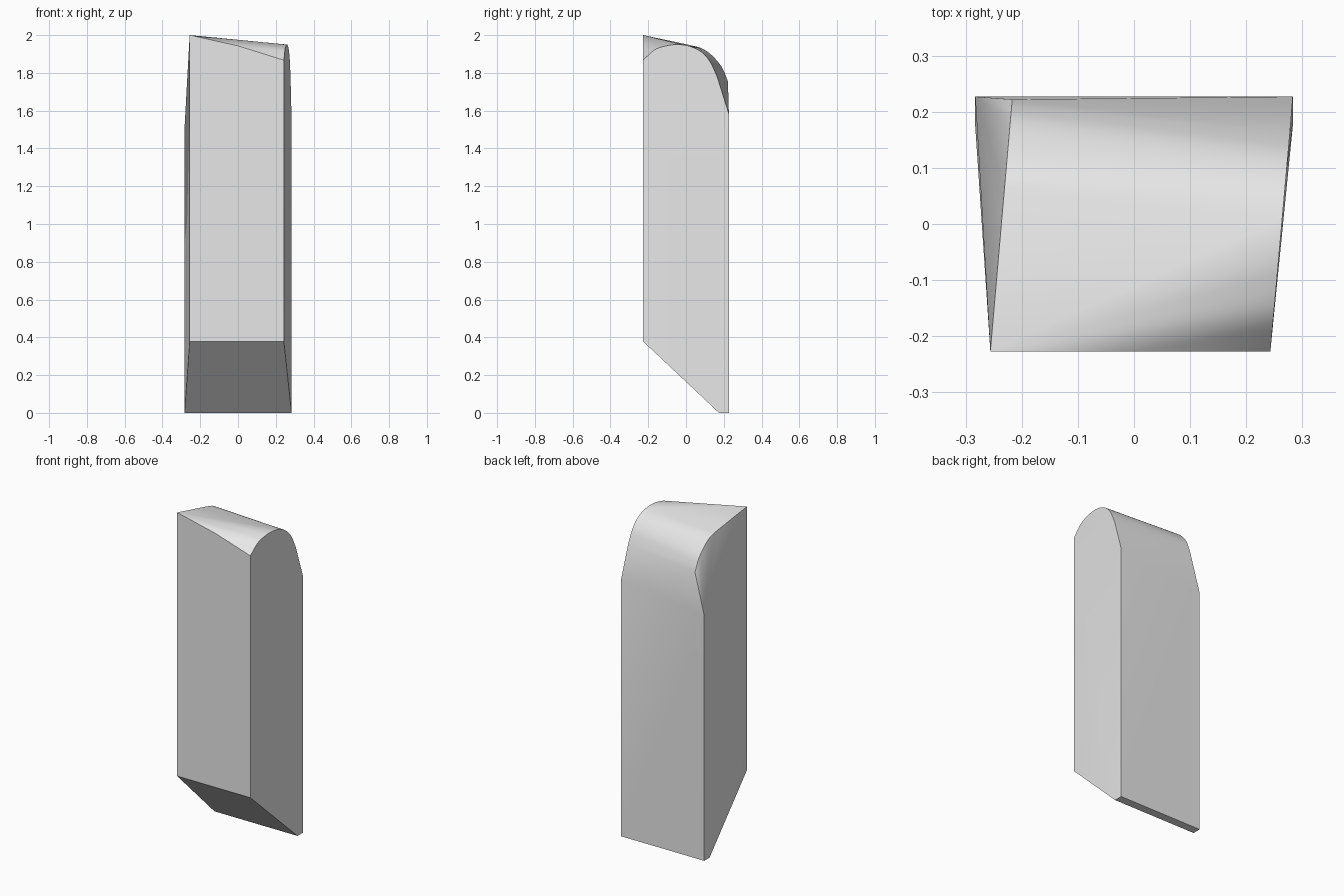
import bpy
import bmesh
import math
from mathutils import Vector

cube = bpy.data.objects.get("Cube")
if cube:
    bpy.data.objects.remove(cube, do_unlink=True)


def smooth_path(points, steps=6):
    """Pass a smooth curve through the points."""
    pts = [Vector(p) for p in points]
    pts = [2 * pts[0] - pts[1]] + pts + [2 * pts[-1] - pts[-2]]
    path = []
    for a, b, c, d in zip(pts, pts[1:], pts[2:], pts[3:]):
        for i in range(steps):
            t = i / steps
            path.append(0.5 * (2 * b + (c - a) * t + (2 * a - 5 * b + 4 * c - d) * t * t
                               + (3 * b - a - 3 * c + d) * t ** 3))
    return path + [pts[-2]]


def end_profile(yz, x_front, x_back):
    """Place a side profile on a plane that flares from front to back."""
    y0, y1 = yz[0][0], yz[-1][0]
    return [Vector((x_front + (x_back - x_front) * (p.x - y0) / (y1 - y0), p.x, p.y))
            for p in smooth_path(yz)]


# Rounded arch of the +x end, with its straight run down to the back corner
arch = [(-0.227, 1.867), (-0.164, 1.923), (-0.1, 1.944), (-0.042, 1.95),
        (0.02, 1.941), (0.08, 1.912), (0.127, 1.86), (0.165, 1.78)]
points = end_profile(arch, 0.243, 0.278)

# Pointed crest of the -x end
crest = [(-0.227, 2.0), (0.03, 1.945), (0.092, 1.925),
         (0.14, 1.89), (0.19, 1.83), (0.222, 1.755)]
points += end_profile(crest, -0.256, -0.217)

# Back shoulders, front top edge, sloped foot and narrow base
points += [Vector(p) for p in ((0.283, 0.227, 1.583), (-0.283, 0.227, 1.51),
                               (0.0, -0.227, 1.943),
                               (-0.256, -0.227, 0.378), (0.243, -0.227, 0.378))]
for side in (-1, 1):
    for y in (0.175, 0.227):
        points.append(Vector((side * 0.283, y, 0)))

# Solid skin over the profiles
bm = bmesh.new()
for p in points:
    bm.verts.new(p)
bmesh.ops.remove_doubles(bm, verts=bm.verts, dist=0.0005)
bmesh.ops.convex_hull(bm, input=bm.verts)
bmesh.ops.delete(bm, geom=[v for v in bm.verts if not v.link_faces], context='VERTS')
bmesh.ops.dissolve_limit(bm, angle_limit=math.radians(0.2), verts=bm.verts, edges=bm.edges)
bmesh.ops.recalc_face_normals(bm, faces=bm.faces)
mesh = bpy.data.meshes.new("wedge_block")
bm.to_mesh(mesh)
bm.free()

block = bpy.data.objects.new("wedge_block", mesh)
bpy.context.collection.objects.link(block)

# Plain grey material
grey = bpy.data.materials.new("light grey")
grey.use_nodes = True
colour = (0.8, 0.8, 0.8, 1)
grey.diffuse_color = colour
grey.node_tree.nodes["Principled BSDF"].inputs["Base Color"].default_value = colour
mesh.materials.append(grey)

bpy.ops.object.select_all(action='DESELECT')
block.select_set(True)
bpy.context.view_layer.objects.active = block
bpy.ops.object.shade_smooth_by_angle(angle=math.radians(25))
